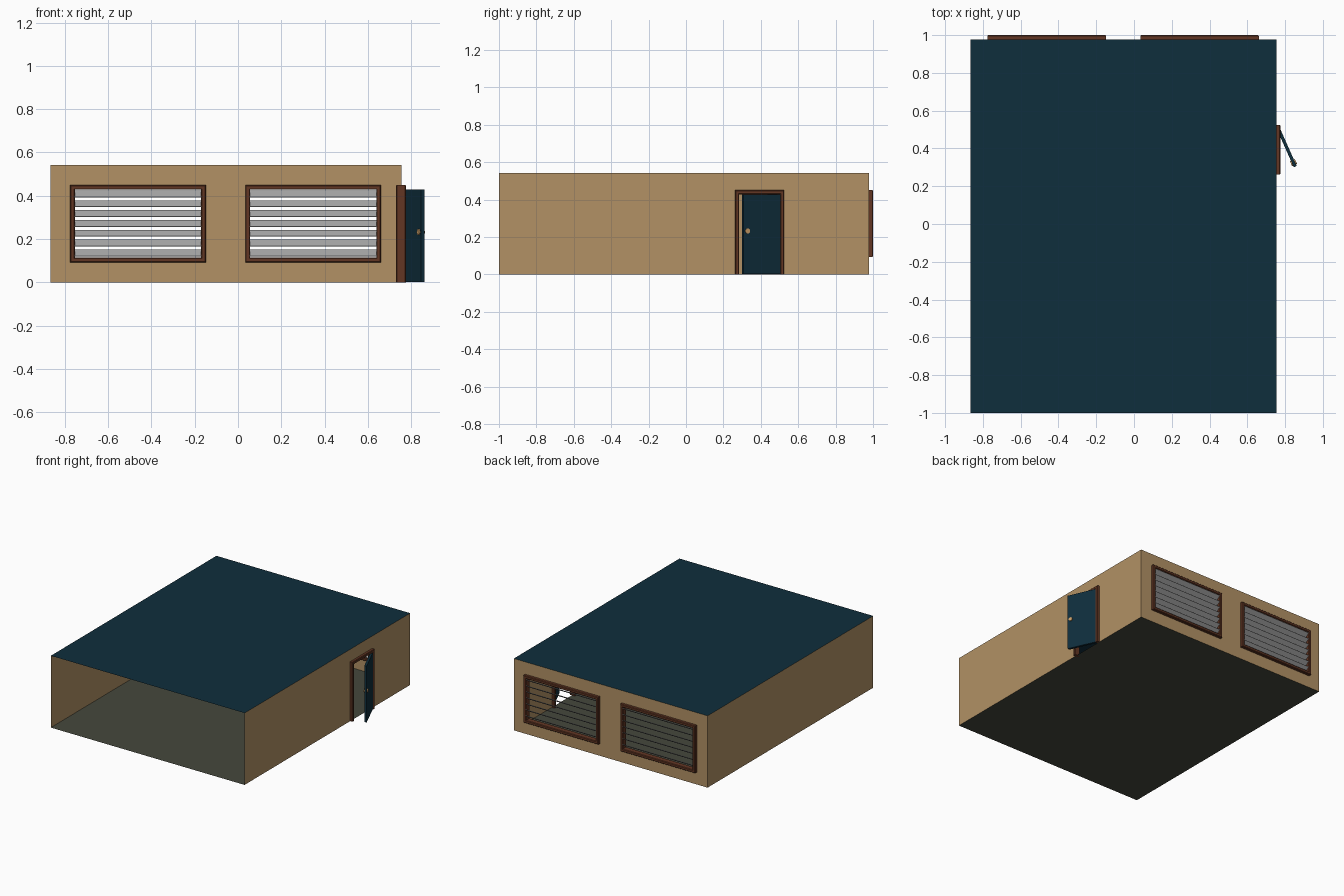
import bpy, bmesh, math
from mathutils import Vector, Matrix

if "Cube" in bpy.data.objects:
    bpy.data.objects.remove(bpy.data.objects["Cube"])


def material(name, rgb):
    lin = [((c / 255 + 0.055) / 1.055) ** 2.4 if c > 10 else c / 255 / 12.92 for c in rgb]
    m = bpy.data.materials.new(name)
    m.diffuse_color = (*lin, 1)
    m.use_nodes = True
    m.node_tree.nodes["Principled BSDF"].inputs["Base Color"].default_value = m.diffuse_color
    return m


TAN = material("tan wall", (178, 145, 101))
NAVY = material("dark navy", (15, 46, 60))
FLOOR = material("grey green floor", (69, 72, 60))
BROWN = material("brown wood", (98, 54, 35))
GREY = material("grey slat", (172, 172, 172))
BRASS = material("knob tan", (205, 160, 105))

X0, X1, Y0, Y1, H = -0.865, 0.755, -1.0, 0.9775, 0.543


def finish(bm, name, mat):
    me = bpy.data.meshes.new(name)
    bm.to_mesh(me)
    bm.free()
    me.materials.append(mat)
    ob = bpy.data.objects.new(name, me)
    bpy.context.collection.objects.link(ob)
    return ob


def sheet(name, us, vs, holes, place, mat):
    """Thin flat sheet on a grid of cuts, leaving out the hole cells."""
    bm = bmesh.new()
    for i in range(len(us) - 1):
        for j in range(len(vs) - 1):
            if (i, j) in holes:
                continue
            corners = [(us[i], vs[j]), (us[i + 1], vs[j]), (us[i + 1], vs[j + 1]), (us[i], vs[j + 1])]
            bm.faces.new([bm.verts.new(place(u, v)) for u, v in corners])
    bmesh.ops.remove_doubles(bm, verts=bm.verts, dist=1e-5)
    return finish(bm, name, mat)


def frame(name, u0, u1, v0, v1, place, closed):
    """Chamfered moulding swept round a rectangle; open at the bottom for a door."""
    w, d, c = 0.022, 0.0225, 0.004
    profile = [(0, -d + c), (c, -d), (w - c, -d), (w, -d + c),
               (w, d - c), (w - c, d), (c, d), (0, d - c)]
    k = 1 if closed else 0
    path = [(u0, v0, 1, k), (u0, v1, 1, -1), (u1, v1, -1, -1), (u1, v0, -1, k)]
    bm = bmesh.new()
    rings = [[bm.verts.new(place(u + du * a, v + dv * a, b)) for a, b in profile]
             for u, v, du, dv in path]
    n = len(profile)
    for i in range(4 if closed else 3):
        r, s = rings[i], rings[(i + 1) % 4]
        for j in range(n):
            bm.faces.new((r[j], r[(j + 1) % n], s[(j + 1) % n], s[j]))
    if not closed:
        bm.faces.new(rings[0])
        bm.faces.new(rings[3])
    bmesh.ops.recalc_face_normals(bm, faces=bm.faces)
    return finish(bm, name, BROWN)


def box(name, size, matrix, mat):
    bm = bmesh.new()
    bmesh.ops.create_cube(bm, size=1, matrix=matrix @ Matrix.Diagonal((*size, 1)))
    return finish(bm, name, mat)


def on_back(u, v, b=0):
    return Vector((u, Y1 + b, v))


def on_right(u, v, b=0):
    return Vector((X1 - 0.002 * (b != 0) + b, u, v))


# room shell: floor, roof, three walls, open front
sheet("floor", [X0, X1], [Y0, Y1], [], lambda u, v: (u, v, 0), FLOOR)
sheet("roof", [X0, X1], [Y0, Y1], [], lambda u, v: (u, v, H), NAVY)
sheet("left_wall", [Y1, Y0], [0, H], [], lambda u, v: (X0, u, v), TAN)

# back wall with two louvred windows
windows = [(-0.775, -0.148), (0.034, 0.661)]
WZ0, WZ1, e = 0.092, 0.45, 0.01
cuts = [X0] + [p for a, b in windows for p in (a + e, b - e)] + [X1]
sheet("back_wall", cuts[::-1], [0, WZ0 + e, WZ1 - e, H], [(1, 1), (3, 1)], on_back, TAN)
for side, (a, b) in zip(("left", "right"), windows):
    frame(side + "_window_frame", a, b, WZ0, WZ1, on_back, True)
    for i in range(7):
        pos = Matrix.Translation(((a + b) / 2, Y1, 0.272 + (i - 3) * 0.0455))
        tilt = Matrix.Rotation(math.radians(35), 4, 'X')
        box(f"{side}_window_slat_{i + 1}", (b - a - 0.04, 0.051, 0.003), pos @ tilt, GREY)

# right wall with the doorway
D0, D1, DZ = 0.262, 0.525, 0.45
sheet("right_wall", [Y0, D0 + e, D1 - e, Y1], [0, DZ - e, H], [(1, 0)], on_right, TAN)
frame("door_frame", D0, D1, 0, DZ, on_right, False)

# door standing ajar, hinged on its far edge, local -y runs along the leaf
hinge = Matrix.Translation((0.765, 0.503, 0)) @ Matrix.Rotation(math.radians(24), 4, 'Z')
box("door", (0.017, 0.218, 0.426), hinge @ Matrix.Translation((0, -0.109, 0.215)), NAVY)

# low round knob going through the door
bm = bmesh.new()
bmesh.ops.create_cone(bm, cap_ends=True, segments=12, radius1=0.014, radius2=0.014, depth=0.029,
                      matrix=hinge @ Matrix.Translation((0, -0.195, 0.232))
                      @ Matrix.Rotation(math.pi / 2, 4, 'Y'))
finish(bm, "door_knob", BRASS)
